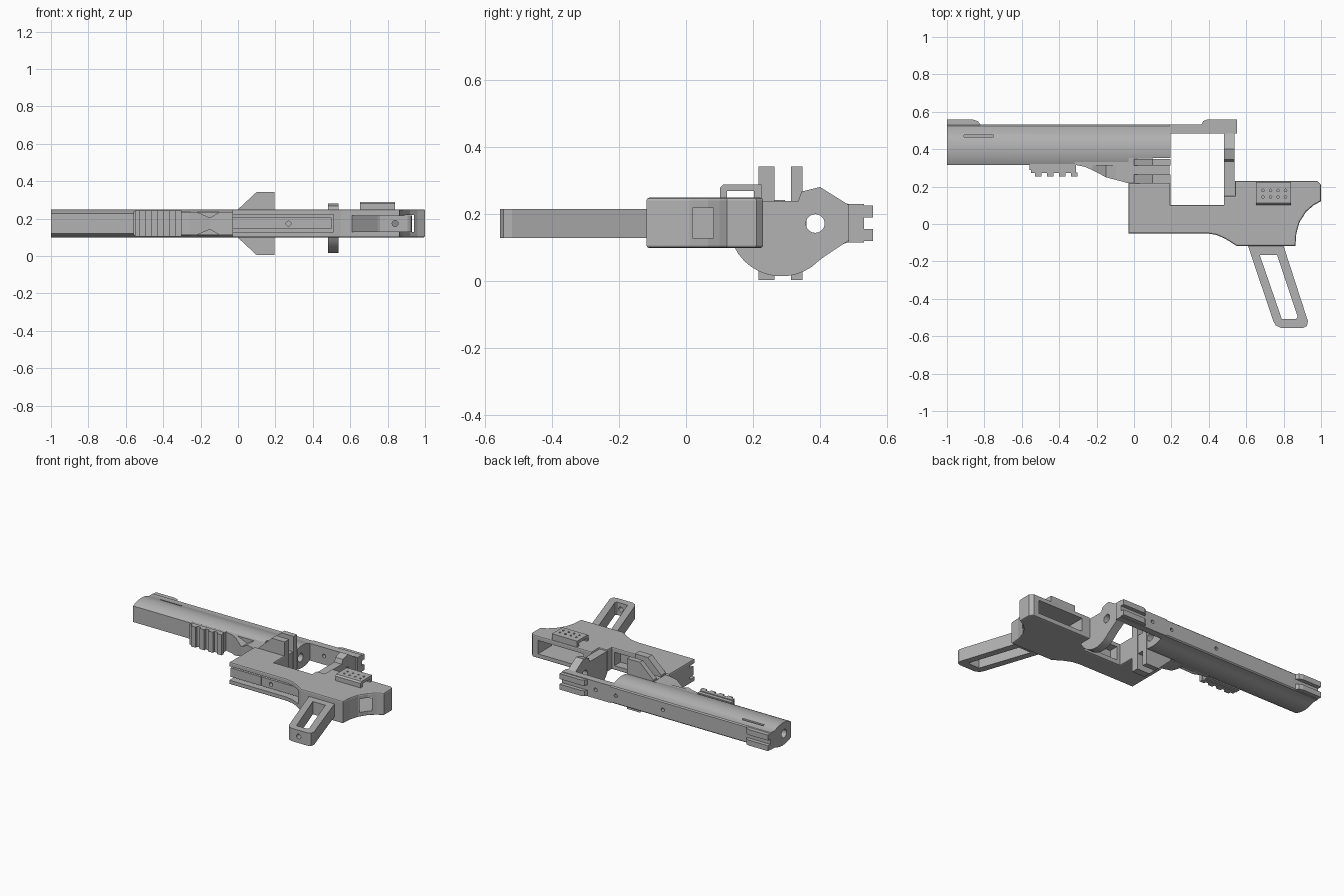
import bpy, bmesh, math
from mathutils import Vector

if "Cube" in bpy.data.objects:
    bpy.data.objects.remove(bpy.data.objects["Cube"])

grey = bpy.data.materials.new("plain grey")
grey.use_nodes = True
grey.diffuse_color = (0.45, 0.45, 0.45, 1)
grey.node_tree.nodes["Principled BSDF"].inputs["Base Color"].default_value = (0.45, 0.45, 0.45, 1)

MID = 0.174  # height of the mirror plane


def prism(name, pts, axis, lo, hi, bevel=0):
    """Extrude a 2D outline along x, y or z; optional chamfer on both rims."""
    place = {"x": lambda a, b, c: (c, a, b),
             "y": lambda a, b, c: (a, c, b),
             "z": lambda a, b, c: (a, b, c)}[axis]
    bm = bmesh.new()
    base = bm.faces.new([bm.verts.new(place(a, b, lo)) for a, b in pts])
    top = bmesh.ops.extrude_face_region(bm, geom=[base])["geom"]
    move = Vector(place(0, 0, hi - lo))
    bmesh.ops.translate(bm, vec=move, verts=[v for v in top if isinstance(v, bmesh.types.BMVert)])
    bmesh.ops.recalc_face_normals(bm, faces=bm.faces)
    if bevel:
        along = move.normalized()
        rims = [e for e in bm.edges
                if abs((e.verts[0].co - e.verts[1].co).dot(along)) < 1e-5]
        bmesh.ops.bevel(bm, geom=rims, offset=bevel, segments=2, profile=0.5, affect="EDGES")
    mesh = bpy.data.meshes.new(name)
    bm.to_mesh(mesh)
    bm.free()
    mesh.materials.append(grey)
    obj = bpy.data.objects.new(name, mesh)
    bpy.context.collection.objects.link(obj)
    return obj


def box(name, x, y, z):
    return prism(name, [(x[0], y[0]), (x[1], y[0]), (x[1], y[1]), (x[0], y[1])], "z", *z)


def rod(name, centre, r, axis, lo, hi, n=24):
    ring = [(centre[0] + r * math.cos(math.tau * i / n),
             centre[1] + r * math.sin(math.tau * i / n)) for i in range(n)]
    return prism(name, ring, axis, lo, hi)


def cut(obj, *cutters):
    for c in cutters:
        c.hide_render = True
        m = obj.modifiers.new("cut", "BOOLEAN")
        m.operation, m.solver, m.object = "DIFFERENCE", "EXACT", c
        bpy.context.view_layer.objects.active = obj
        bpy.ops.object.modifier_apply(modifier=m.name)
        bpy.data.objects.remove(c)


def smooth(obj):
    bpy.ops.object.select_all(action="DESELECT")
    obj.select_set(True)
    bpy.context.view_layer.objects.active = obj
    bpy.ops.object.shade_smooth_by_angle(angle=math.radians(30))


def flip(pts):
    return [(a, 2 * MID - b) for a, b in reversed(pts)]


# Barrel with rounded flanks, full-length bore and sighting slit
half = [(0.315, 0.228), (0.335, 0.238), (0.37, 0.247), (0.405, 0.25),
        (0.44, 0.246), (0.465, 0.238), (0.485, 0.231), (0.525, 0.231), (0.532, 0.224)]
barrel = prism("barrel", half + flip(half), "x", -1, 0.195)
cut(barrel,
    rod("bore", (0.386, 0.173), 0.028, "x", -1.1, 0.3),
    box("slit", (-0.91, -0.75), (0.465, 0.476), (0.21, 0.3)),
    box("crane_relief", (-0.03, 0.3), (0.3, 0.352), (0, 0.4)),
    *[rod("side_hole", (x, MID), 0.012, "y", 0.5, 0.6, 12) for x in (-0.2, 0.15)])
smooth(barrel)

# Top strap over the window
strap = box("top_strap", (0.19, 0.55), (0.485, 0.532), (0.116, 0.231))
cut(strap, rod("strap_hole", (0.3, MID), 0.012, "y", 0.4, 0.6, 12))

# Front and rear sights, each a pair of rails
front = [(-1, 0.53), (-0.82, 0.53), (-0.835, 0.55), (-0.86, 0.558), (-1, 0.558)]
rear = [(0.36, 0.53), (0.55, 0.53), (0.55, 0.558), (0.39, 0.558), (0.37, 0.55)]
for name, outline in (("front_sight", front), ("rear_sight", rear)):
    for side, z in (("lower", (0.12, 0.156)), ("upper", (0.191, 0.227))):
        prism(f"{name}_{side}_rail", outline, "z", *z)

# Accessory rail with four ribs beneath the barrel
box("accessory_rail", (-0.56, -0.31), (0.29, 0.32), (0.11, 0.238))
box("accessory_rail_base", (-0.55, -0.31), (0.272, 0.295), (0.105, 0.243))
for i in range(4):
    x = -0.528 + i * 0.064
    box(f"rail_rib_{i + 1}", (x, x + 0.034), (0.255, 0.275), (0.105, 0.243))

# Curved lug joining barrel and frame, pinched on both sides
lug = prism("barrel_lug", [(-0.32, 0.33), (-0.31, 0.315), (-0.26, 0.305), (-0.21, 0.282),
                           (-0.15, 0.25), (-0.03, 0.218), (0.02, 0.218), (0.02, 0.36),
                           (-0.05, 0.36)], "z", 0.112, 0.236)
pinch = [(-0.3, 0.27), (-0.15, 0.205), (-0.04, 0.27)]
cut(lug, prism("pinch", pinch, "y", 0.2, 0.312), prism("pinch", flip(pinch), "y", 0.2, 0.312))
smooth(rod("crane_pin", (0.297, MID), 0.024, "x", -0.14, 0.11))

# Crane block with two tall fins
box("crane_block", (0, 0.1), (0.215, 0.36), (0.112, 0.238))
box("crane_hub", (0.1, 0.19), (0.245, 0.325), (0.112, 0.238))
fin = [(0, 0.25), (0.1, 0.343), (0.195, 0.343)]
for name, y in (("front_fin", (0.216, 0.264)), ("rear_fin", (0.313, 0.348))):
    prism(name, fin + flip(fin), "y", *y)

# Main frame and grip, with chamfered rims and hollowed slots
frame = prism("frame", [(-0.03, -0.05), (0.39, -0.05), (0.44, -0.058), (0.49, -0.08),
                        (0.55, -0.118), (0.863, -0.118), (0.868, -0.05), (0.885, 0.01),
                        (0.92, 0.065), (0.96, 0.1), (1, 0.122), (1, 0.21), (0.98, 0.23),
                        (0.54, 0.23), (0.54, 0.15), (0.48, 0.15), (0.48, 0.102),
                        (0.195, 0.102), (0.195, 0.22), (-0.03, 0.22)],
              "z", 0.1, 0.25, 0.008)
cut(frame,
    box("front_slot", (-0.1, 0.51), (-0.1, 0.0), (0.128, 0.222)),
    box("floor_slot", (0.22, 0.46), (0.04, 0.2), (0.13, 0.22)),
    box("back_pocket", (0.6, 0.94), (0.02, 0.3), (0.13, 0.22)))
inner = box("frame_inner_bar", (-0.03, 0.5), (-0.035, 0.01), (0.145, 0.205))
cut(inner, rod("bar_hole", (0.27, MID), 0.013, "y", -0.1, -0.01, 16),
    box("bar_joint", (0.195, 0.2), (-0.1, -0.028), (0, 0.4)))

# Rear plate: round below, angular above
disc = [(0.285 + 0.157 * math.cos(a), 0.172 + 0.157 * math.sin(a))
        for a in [math.radians(205 + 10 * i) for i in range(12)]]
plate = prism("rear_plate", disc + [(0.41, 0.072), (0.485, 0.122), (0.485, 0.229),
                                    (0.4, 0.282), (0.345, 0.268), (0.335, 0.24),
                                    (0.143, 0.24)], "x", 0.482, 0.538)
cut(plate, rod("plate_hole", (0.386, 0.173), 0.028, "x", 0.4, 0.6))
smooth(plate)

# Raised clip on the grip with small vent holes
clip = prism("grip_clip", [(0.102, 0.248), (0.102, 0.28), (0.112, 0.29), (0.225, 0.29),
                           (0.225, 0.248), (0.203, 0.248), (0.203, 0.27),
                           (0.122, 0.27), (0.122, 0.248)], "x", 0.652, 0.84)
cut(clip, *[rod("vent", (0.69 + 0.04 * i, 0.145 + 0.035 * j), 0.007, "z", 0.2, 0.3, 8)
            for i in range(4) for j in range(2)])

# Slanted open handle
handle = prism("handle", [(0.6, -0.09), (0.61, -0.118), (0.745, -0.52), (0.758, -0.542),
                          (0.785, -0.555), (0.905, -0.555), (0.925, -0.545),
                          (0.93, -0.52), (0.8, -0.118), (0.79, -0.09)], "z", 0.13, 0.216)
cut(handle,
    prism("handle_window", [(0.672, -0.165), (0.765, -0.165), (0.875, -0.495),
                            (0.868, -0.507), (0.79, -0.507)], "z", 0, 0.4),
    rod("handle_hole", (0.84, MID), 0.016, "y", -0.6, -0.45, 16))
